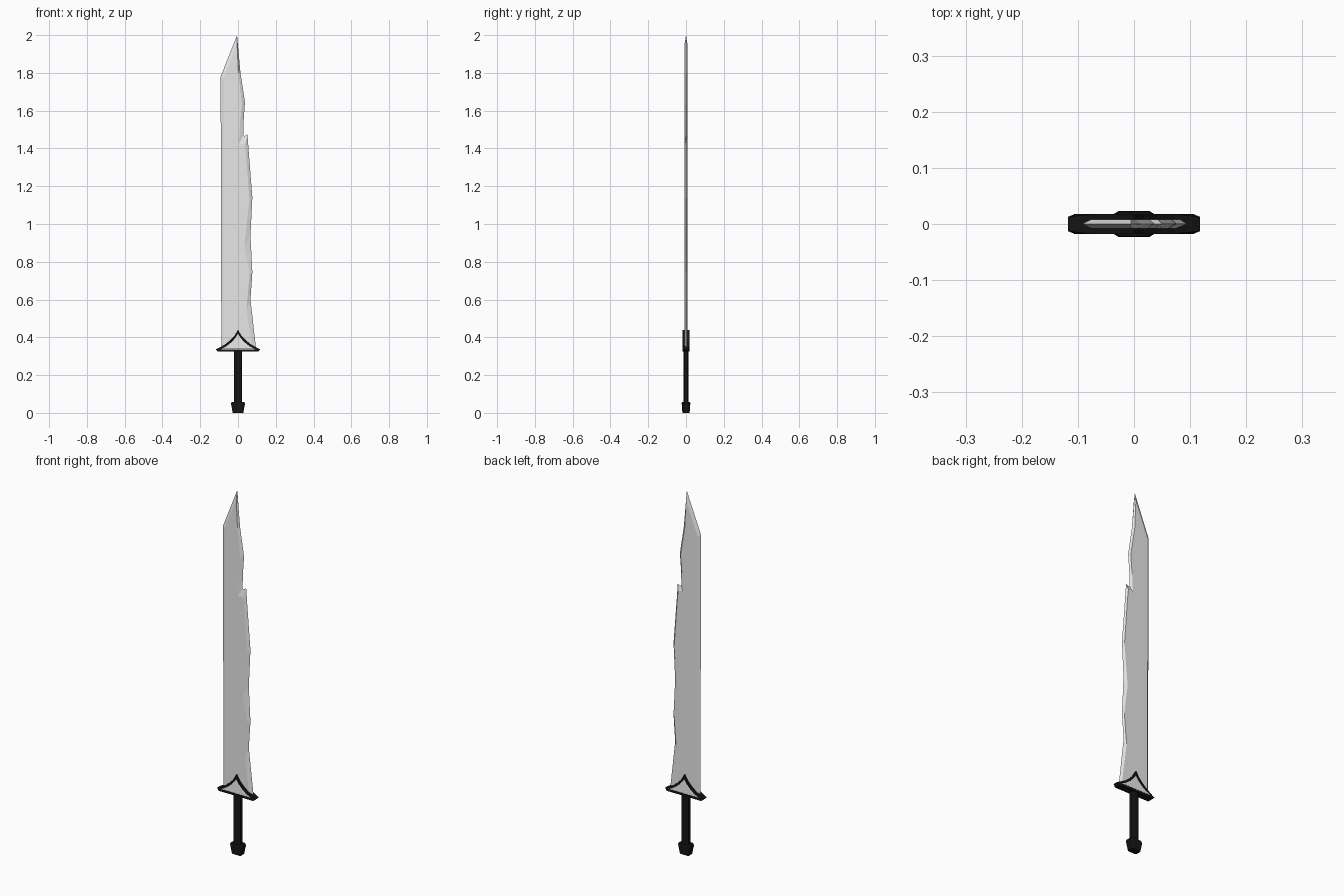
import bpy, bmesh, math

if "Cube" in bpy.data.objects:
    bpy.data.objects.remove(bpy.data.objects["Cube"])


def material(name, v):
    m = bpy.data.materials.new(name)
    m.diffuse_color = (v, v, v, 1)
    m.use_nodes = True
    m.node_tree.nodes["Principled BSDF"].inputs["Base Color"].default_value = m.diffuse_color
    return m


STEEL = material("light steel", 0.8)
BLACK = material("black metal", 0.007)


def make(name, bm, mat):
    bmesh.ops.recalc_face_normals(bm, faces=bm.faces[:])
    me = bpy.data.meshes.new(name)
    bm.to_mesh(me)
    bm.free()
    me.materials.append(mat)
    ob = bpy.data.objects.new(name, me)
    bpy.context.collection.objects.link(ob)
    return ob


def loft(name, rings, mat, closed=False):
    """Join closed rings of (x, y, z) points; cap the ends or close into a frame."""
    bm = bmesh.new()
    vs = [[bm.verts.new(p) for p in r] for r in rings]
    n = len(rings[0])
    for a, b in zip(vs, vs[1:] + (vs[:1] if closed else [])):
        for i in range(n):
            j = (i + 1) % n
            bm.faces.new((a[i], a[j], b[j], b[i]))
    if not closed:
        bm.faces.new(vs[0][::-1])
        bm.faces.new(vs[-1])
    return make(name, bm, mat)


def octagon(rx, ry, z, k=0.6):
    pts = [(rx, -ry * k), (rx, ry * k), (rx * k, ry), (-rx * k, ry),
           (-rx, ry * k), (-rx, -ry * k), (-rx * k, -ry), (rx * k, -ry)]
    return [(x, y, z) for x, y in pts]


# blade: pairs of cutting-edge point and inner bevel point (x, z)
edge = [
    ((-0.005, 2.0), (-0.005, 1.95)),
    ((0.013, 1.80), (0.002, 1.80)),
    ((0.037, 1.645), (0.021, 1.635)),
    ((0.030, 1.55), (0.011, 1.53)),
    ((0.028, 1.468), (0.004, 1.42)),
    ((0.036, 1.466), (0.024, 1.425)),
    ((0.050, 1.475), (0.037, 1.42)),
    ((0.057, 1.38), (0.043, 1.37)),
    ((0.076, 1.14), (0.060, 1.13)),
    ((0.066, 0.94), (0.034, 0.88)),
    ((0.076, 0.745), (0.062, 0.74)),
    ((0.066, 0.60), (0.045, 0.55)),
    ((0.095, 0.345), (0.075, 0.345)),
    ((-0.088, 0.345), (-0.077, 0.345)),
    ((-0.092, 1.78), (-0.077, 1.77)),
]
T = 0.008


def back_bevel(o, i):
    # the chipped edge is bevelled less deeply on the back
    f = 0.4 if o[0] > 0.015 else 0
    return (i[0] + (o[0] - i[0]) * f, T, i[1] + (o[1] - i[1]) * f)


loft("blade", [[(i[0], -T, i[1]) for o, i in edge],
               [(o[0], 0, o[1]) for o, i in edge],
               [back_bevel(o, i) for o, i in edge]], STEEL)


# guard: peaked black frame with pale panels sloping outward toward the bottom
def mirrored(half):
    return half + [(-x, z) for x, z in reversed(half) if x > 0]


outer = mirrored([(0, 0.44), (0.018, 0.409), (0.042, 0.384), (0.072, 0.360), (0.118, 0.336), (0.105, 0.324)])
inner = mirrored([(0, 0.419), (0.014, 0.396), (0.037, 0.372), (0.064, 0.351), (0.090, 0.338), (0.086, 0.336)])


def frame_ring(pts, s):
    return [(x, s * 0.018 * (0.7 if abs(x) > 0.11 else 1), z) for x, z in pts]


def panel_ring(s):
    return [(x * 1.02, s * (0.0175 - 0.05 * (z - 0.336)), z + 0.001) for x, z in inner]


loft("guard_frame", [frame_ring(outer, -1), frame_ring(outer, 1),
                     frame_ring(inner, 1), frame_ring(inner, -1)], BLACK, True)
loft("guard_panel", [panel_ring(-1), panel_ring(1)], STEEL)

# grip and pommel
loft("grip", [octagon(0.021, 0.013, 0.05), octagon(0.021, 0.013, 0.330)], BLACK)
loft("pommel", [octagon(0.028, 0.019, 0.0, 0.7), octagon(0.037, 0.023, 0.05, 0.75),
                octagon(0.033, 0.021, 0.058, 0.75)], BLACK)
